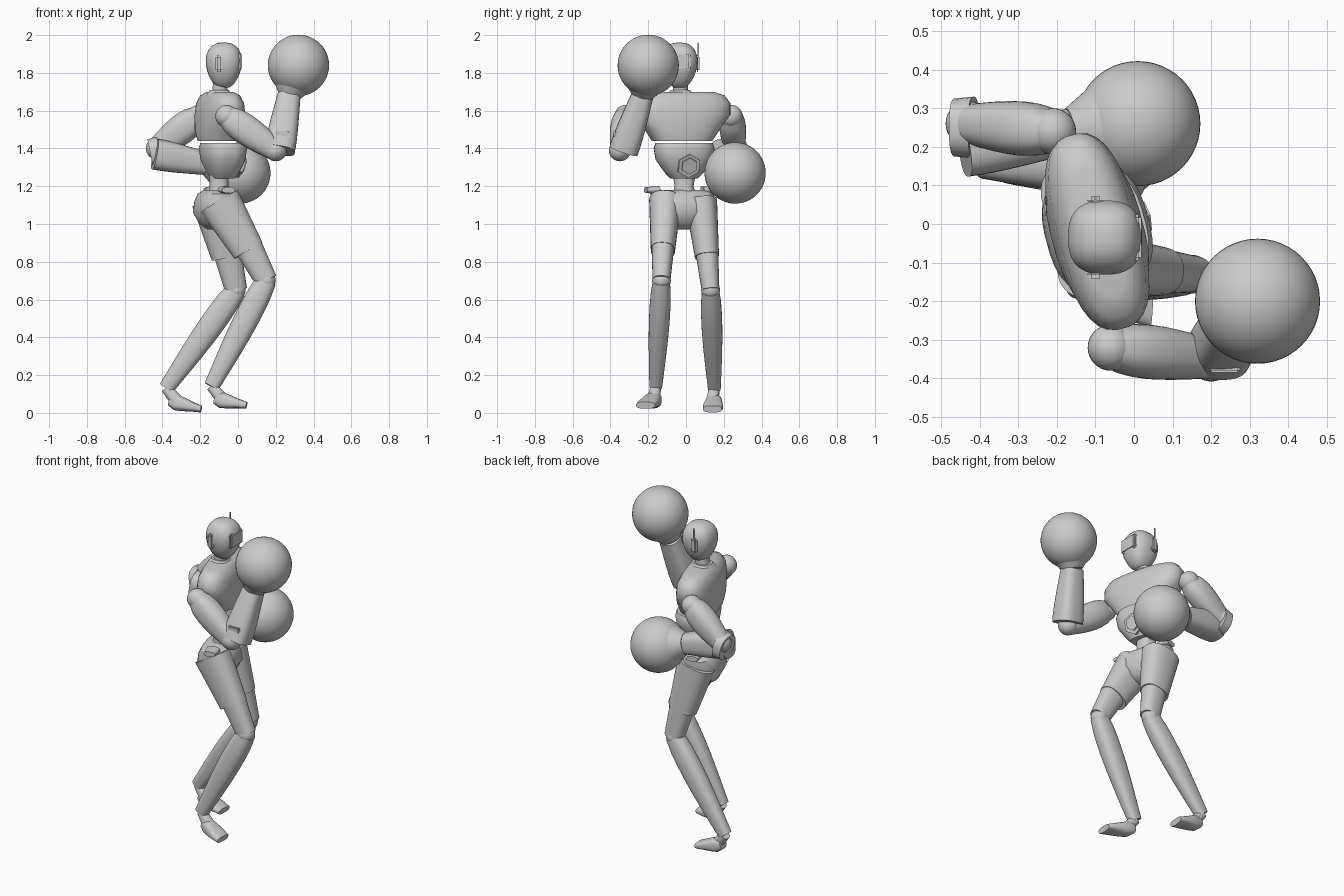
import bpy, bmesh, math
from mathutils import Vector, Matrix

cube = bpy.data.objects.get("Cube")
if cube:
    bpy.data.objects.remove(cube)

grey = bpy.data.materials.new("plain_grey")
grey.use_nodes = True
grey.diffuse_color = (.6, .6, .6, 1)
grey.node_tree.nodes["Principled BSDF"].inputs["Base Color"].default_value = grey.diffuse_color

# The body is turned a little away from the straight x direction
UP = Vector((0, 0, 1))
SIDE = Vector((0, 1, 0))
TURN = Matrix.Rotation(math.radians(15), 3, "Z")
ACROSS = TURN @ SIDE
FORWARD = ACROSS.cross(UP)


def finish(name, bm, matrix=None):
    """Turn a bmesh into a smooth object with sharp creases."""
    if matrix:
        bmesh.ops.transform(bm, verts=bm.verts, matrix=matrix)
    bmesh.ops.recalc_face_normals(bm, faces=bm.faces)
    mesh = bpy.data.meshes.new(name)
    bm.to_mesh(mesh)
    bm.free()
    mesh.materials.append(grey)
    mesh.shade_smooth()
    mesh.set_sharp_from_angle(angle=math.radians(40))
    bpy.context.collection.objects.link(bpy.data.objects.new(name, mesh))


def superellipse(angle, power):
    c, s = math.cos(angle), math.sin(angle)
    bend = 2 / power
    return math.copysign(abs(c) ** bend, c), math.copysign(abs(s) ** bend, s)


def loft(name, rings, axis, side=SIDE, power=2.5, sides=32):
    """Skin parallel rings of (centre, half width, half depth)."""
    bm = bmesh.new()
    axis = axis.normalized()
    u = (side - axis * side.dot(axis)).normalized()
    v = u.cross(axis)
    loops = []
    for centre, width, depth in rings:
        corners = [superellipse(math.tau * (k + .5) / sides, power) for k in range(sides)]
        loops.append([bm.verts.new(centre + u * c * width + v * s * depth) for c, s in corners])
    for low, high in zip(loops, loops[1:]):
        for k in range(sides):
            bm.faces.new((low[k - 1], low[k], high[k], high[k - 1]))
    bm.faces.new(loops[0])
    bm.faces.new(loops[-1])
    finish(name, bm)


def stack(name, x, y, profile, side=SIDE, power=2.6):
    """Upright body part from (height, half width, half depth) levels."""
    loft(name, [(Vector((x, y, z)), w, d) for z, w, d in profile], UP, side, power)


def limb(name, start, end, first, last, flat=1.0, bulge=0.0, power=2.4, steps=8):
    """Tapered limb; flat scales the depth and bulge swells the upper half."""
    rings = []
    for i in range(steps + 1):
        t = i / steps
        size = first + (last - first) * t + bulge * math.sin(math.pi * t ** .7)
        rings.append((start.lerp(end, t), size, size * flat))
    loft(name, rings, end - start, power=power)


def ball(name, centre, radius, segments=32):
    bm = bmesh.new()
    bmesh.ops.create_uvsphere(bm, u_segments=segments, v_segments=segments // 2, radius=radius)
    finish(name, bm, Matrix.Translation(centre))


def disc(name, centre, direction, radius, depth, sides):
    bm = bmesh.new()
    bmesh.ops.create_cone(bm, cap_ends=True, segments=sides, radius1=radius, radius2=radius, depth=depth)
    finish(name, bm, Matrix.Translation(centre) @ direction.to_track_quat("Z", "Y").to_matrix().to_4x4())


def box(name, centre, size, bevel):
    bm = bmesh.new()
    bmesh.ops.create_cube(bm, size=1)
    bmesh.ops.transform(bm, verts=bm.verts, matrix=Matrix.Diagonal(size).to_4x4())
    bmesh.ops.bevel(bm, geom=bm.edges[:], offset=bevel, segments=2, affect="EDGES")
    finish(name, bm, Matrix.Translation(centre))


# Head: a rounded capsule narrowing into the chin
head_centre = Vector((-.075, -.035, 1.84))
head_rings = []
for i in range(13):
    lift = -math.cos(math.pi * i / 12)
    size = .015 + .08 * math.sqrt(1 - lift ** 2) * (1 + .2 * lift)
    head_rings.append((head_centre + UP * .12 * lift, size, size))
loft("head", head_rings, UP)
box("visor", head_centre + Vector((.08, 0, .02)), Vector((.03, .12, .09)), .008)
for name, offset in (("left_ear", .095), ("right_ear", -.095)):
    box(name, head_centre + Vector((-.025, offset, .01)), Vector((.04, .025, .09)), .01)
box("antenna", head_centre + Vector((-.025, .1, .07)), Vector((.006, .006, .1)), .001)
limb("neck", Vector((-.1, -.03, 1.66)), Vector((-.09, -.03, 1.77)), .04, .04)

# Trunk: broad chest, tapered abdomen, thin waist and pelvis
stack("chest", -.095, -.02, [(1.44, .16, .11), (1.5, .2, .12), (1.58, .26, .11),
                             (1.64, .26, .1), (1.68, .23, .08), (1.7, .17, .05)], ACROSS)
stack("collar", -.1, -.03, [(1.68, .08, .07), (1.71, .05, .05)])
stack("abdomen", -.08, -.01, [(1.24, .07, .06), (1.27, .1, .08), (1.34, .15, .11),
                              (1.4, .16, .12), (1.43, .15, .11)], ACROSS)
stack("waist", -.1, -.01, [(1.12, .07, .06), (1.2, .05, .05), (1.26, .06, .05)])
stack("pelvis", -.11, -.02, [(.97, .04, .05), (1, .1, .09), (1.06, .16, .12),
                             (1.12, .17, .11), (1.16, .17, .09), (1.18, .13, .06)], ACROSS)
badge_facing = FORWARD - UP * .3
badge = Vector((-.08, -.01, 1.31)) + FORWARD * .09
disc("belly_badge", badge, badge_facing, .065, .03, 6)
disc("badge_centre", badge + FORWARD * .01, badge_facing, .045, .03, 6)

# Joint positions of the boxing pose
pose = {
    "right": {"hip": (-.1, -.11, 1.12), "knee": (.15, -.13, .7), "ankle": (-.14, -.16, .14),
              "shoulder": (-.06, -.32, 1.57), "elbow": (.2, -.35, 1.39),
              "cuff": (.22, -.33, 1.39), "wrist": (.27, -.23, 1.68), "glove": (.32, -.2, 1.84)},
    "left": {"hip": (-.13, .08, 1.12), "knee": (-.01, .13, .65), "ankle": (-.38, .15, .13),
             "shoulder": (-.21, .24, 1.57), "elbow": (-.43, .26, 1.4),
             "cuff": (-.44, .2, 1.37), "wrist": (-.17, .24, 1.32), "glove": (.01, .26, 1.27)},
}
splay = {"right": Vector((0, -.045, 0)), "left": Vector((0, 0, -.01))}

for which, joints in pose.items():
    at = {joint: Vector(place) for joint, place in joints.items()}
    outward = ACROSS if which == "left" else -ACROSS

    # Raised hip corner
    corner = Vector((-.1, -.03, 1.18)) + outward * .12
    loft(which + "_hip_corner", [(corner, .04, .02), (corner + outward * .07, .035, .016)],
         outward, FORWARD)

    # Thigh shell, narrower knee sleeve, knee ball and shin
    shell_end = at["hip"].lerp(at["knee"], .62)
    limb(which + "_thigh", at["hip"], shell_end, .085, .064, 1.35)
    limb(which + "_knee_sleeve", shell_end - UP * -.02, at["knee"], .06, .047, 1.25)
    ball(which + "_knee", at["knee"], .05)
    limb(which + "_shin", at["knee"], at["ankle"], .045, .034, 1.2, .014)

    # Ankle and flat foot pointing forward
    heel = at["ankle"] + Vector((.015, 0, -.065))
    toe = heel + Vector((.17, -.01, -.035))
    limb(which + "_ankle", at["ankle"], heel + Vector((.04, -.01, 0)), .028, .034)
    outline = [(0, .03, .026), (.2, .042, .042), (.4, .047, .038), (.75, .054, .025), (1, .05, .018)]
    loft(which + "_foot", [(heel.lerp(toe, t) + splay[which] * t, w, d) for t, w, d in outline],
         toe - heel, power=2.8)

    # Shoulder ball, upper arm, elbow and forearm
    ball(which + "_shoulder", at["shoulder"], .06)
    limb(which + "_upper_arm", at["shoulder"], at["elbow"], .05, .05, 1.15, .02)
    ball(which + "_elbow", at["elbow"], .058)
    limb(which + "_forearm", at["cuff"], at["wrist"], .078, .058, 1.05, .004, 2.8)

    # Round glove with a flared cuff
    ball(which + "_glove", at["glove"], .162, 48)
    limb(which + "_glove_cuff", at["wrist"], at["wrist"].lerp(at["glove"], .55), .06, .13, power=2)

# Left elbow ring and right wrist panel
left_elbow = Vector((-.44, .25, 1.385))
limb("left_elbow_ring", left_elbow - Vector((.025, 0, .01)), left_elbow + Vector((.025, 0, 0)), .075, .08)
box("right_forearm_panel", Vector((.235, -.375, 1.475)), Vector((.08, .02, .035)), .005)
